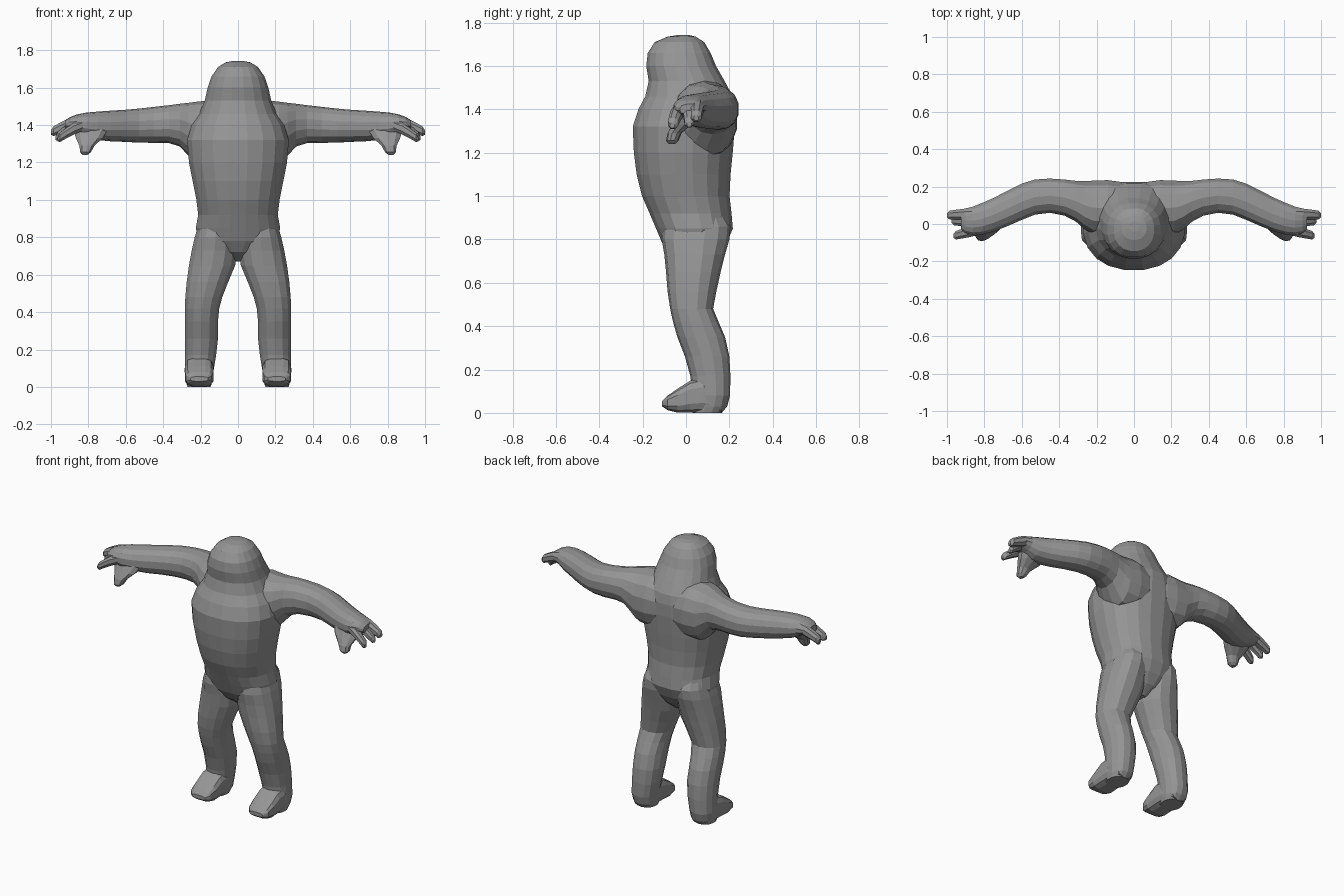
import bpy, bmesh, math
from mathutils import Vector

skin = bpy.data.materials.new("grey skin")
skin.diffuse_color = (0.3, 0.3, 0.3, 1)


def loft(name, axis, rings, sides=16, power=0.9, mirror=True):
    """Skin rings along an axis; each ring is (position, a_min, a_max, b_min, b_max)."""
    bm = bmesh.new()
    others = [i for i in range(3) if i != axis]
    loops = []
    for pos, a0, a1, b0, b1 in rings:
        loop = []
        for k in range(sides):
            t = 2 * math.pi * (k + 0.5) / sides
            c, s = math.cos(t), math.sin(t)
            co = Vector((0, 0, 0))
            co[axis] = pos
            co[others[0]] = (a0 + a1) / 2 + (a1 - a0) / 2 * math.copysign(abs(c) ** power, c)
            co[others[1]] = (b0 + b1) / 2 + (b1 - b0) / 2 * math.copysign(abs(s) ** power, s)
            loop.append(bm.verts.new(co))
        loops.append(loop)
    for lo, hi in zip(loops, loops[1:]):
        for k in range(sides):
            j = (k + 1) % sides
            bm.faces.new((lo[k], lo[j], hi[j], hi[k]))
    bm.faces.new(loops[0])
    bm.faces.new(loops[-1])
    bmesh.ops.recalc_face_normals(bm, faces=bm.faces)
    mesh = bpy.data.meshes.new(name)
    bm.to_mesh(mesh)
    bm.free()
    mesh.materials.append(skin)
    obj = bpy.data.objects.new(name, mesh)
    bpy.context.collection.objects.link(obj)
    if mirror:
        mod = obj.modifiers.new("mirror", 'MIRROR')
        mod.use_mirror_merge = False
    return obj


# Torso and head: (z, half width, front y, back y)
body = [
    (0.67, 0.04, 0.00, 0.09), (0.72, 0.12, -0.07, 0.15), (0.78, 0.212, -0.11, 0.188),
    (0.85, 0.228, -0.14, 0.218), (0.92, 0.215, -0.17, 0.212), (1.00, 0.225, -0.205, 0.203),
    (1.10, 0.245, -0.23, 0.208), (1.20, 0.265, -0.243, 0.218), (1.32, 0.275, -0.248, 0.228),
    (1.40, 0.25, -0.222, 0.228), (1.46, 0.21, -0.19, 0.218), (1.53, 0.18, -0.174, 0.18),
    (1.60, 0.164, -0.185, 0.14), (1.66, 0.143, -0.178, 0.115), (1.71, 0.108, -0.145, 0.085),
    (1.735, 0.068, -0.085, 0.045), (1.742, 0.03, -0.04, 0.015),
]
loft("torso_and_head", 2, [(z, -w, w, f, b) for z, w, f, b in body], 20, mirror=False)

# Legs: (z, inner x, outer x, front y, back y)
loft("leg", 2, [
    (0.0, 0.145, 0.272, 0.03, 0.165), (0.03, 0.135, 0.28, 0.03, 0.19),
    (0.08, 0.13, 0.287, 0.03, 0.203),
    (0.17, 0.115, 0.285, 0.02, 0.205), (0.26, 0.105, 0.285, -0.005, 0.20),
    (0.35, 0.105, 0.286, -0.04, 0.18), (0.42, 0.098, 0.286, -0.06, 0.15),
    (0.48, 0.082, 0.284, -0.073, 0.125), (0.56, 0.05, 0.277, -0.085, 0.14),
    (0.65, 0.012, 0.265, -0.092, 0.16), (0.73, 0.003, 0.25, -0.10, 0.18),
    (0.80, 0.005, 0.234, -0.112, 0.20), (0.86, 0.012, 0.216, -0.105, 0.205),
    (0.93, 0.03, 0.19, -0.07, 0.165),
], 14)

# Feet: (y, inner x, outer x, bottom z, top z)
loft("foot", 1, [
    (-0.11, 0.16, 0.255, 0.03, 0.055), (-0.085, 0.138, 0.28, 0.012, 0.08),
    (-0.04, 0.13, 0.285, 0.0, 0.112), (0.02, 0.13, 0.285, 0.0, 0.15),
    (0.08, 0.13, 0.285, 0.0, 0.165), (0.13, 0.135, 0.28, 0.0, 0.14),
    (0.165, 0.155, 0.262, 0.002, 0.09),
], 12, 0.6)

# Arms from inside the chest to the knuckles: (x, front y, back y, bottom z, top z)
loft("arm", 0, [
    (0.0, -0.04, 0.205, 1.22, 1.48), (0.07, -0.06, 0.228, 1.19, 1.515),
    (0.14, -0.07, 0.238, 1.175, 1.533),
    (0.22, -0.06, 0.235, 1.185, 1.525), (0.265, -0.03, 0.232, 1.235, 1.519),
    (0.31, 0.01, 0.233, 1.285, 1.514), (0.37, 0.042, 0.24, 1.304, 1.506),
    (0.45, 0.058, 0.245, 1.305, 1.497), (0.53, 0.048, 0.24, 1.306, 1.488),
    (0.60, 0.02, 0.218, 1.31, 1.482), (0.68, -0.015, 0.178, 1.313, 1.477),
    (0.75, -0.042, 0.142, 1.32, 1.472), (0.81, -0.058, 0.115, 1.33, 1.467),
    (0.86, -0.06, 0.095, 1.355, 1.457), (0.90, -0.05, 0.085, 1.37, 1.442),
    (0.925, -0.03, 0.075, 1.375, 1.425),
], 14)


def finger(name, x0, x1, y0, y1, z0, z1, r):
    """Tapered digit running outward with a rounded tip."""
    rings = []
    for t, s in ((0, 1), (0.35, 1.05), (0.65, 0.95), (0.9, 0.85), (1, 0.4)):
        y, z = y0 + (y1 - y0) * t, z0 + (z1 - z0) * t ** 1.3
        rings.append((x0 + (x1 - x0) * t, y - r * s, y + r * s, z - r * s * 1.1, z + r * s * 1.1))
    loft(name, 0, rings, 8)


finger("index_finger", 0.83, 0.965, -0.03, -0.063, 1.40, 1.325, 0.029)
finger("middle_finger", 0.85, 0.975, 0.01, 0.015, 1.41, 1.33, 0.027)
finger("outer_finger", 0.86, 1.0, 0.055, 0.047, 1.415, 1.36, 0.03)

# Thumb hanging below the palm: (z, inner x, outer x, front y, back y)
loft("thumb", 2, [
    (1.24, 0.805, 0.83, -0.08, -0.05), (1.255, 0.785, 0.845, -0.092, -0.035),
    (1.29, 0.765, 0.85, -0.085, -0.02), (1.33, 0.72, 0.87, -0.065, 0.025),
    (1.38, 0.69, 0.885, -0.04, 0.06),
], 10)
